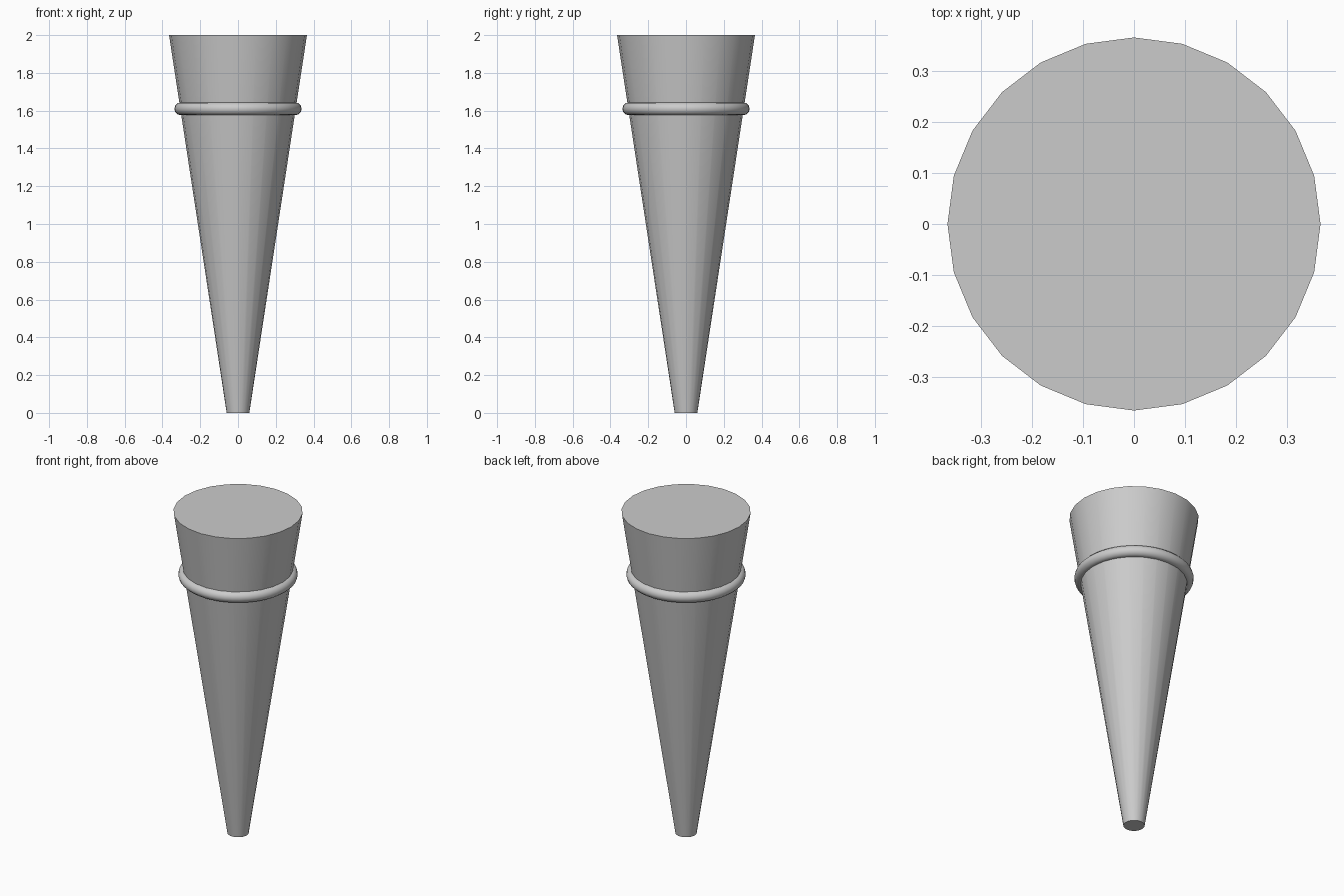
import bpy
import math

if "Cube" in bpy.data.objects:
    bpy.data.objects.remove(bpy.data.objects["Cube"])


def finish(name):
    # Name the part and smooth it while keeping the rim edges sharp
    obj = bpy.context.object
    obj.name = name
    bpy.ops.object.shade_smooth_by_angle(angle=math.radians(35))
    return obj


# Tapered leg, narrow at the foot, capped at both ends
bpy.ops.mesh.primitive_cone_add(vertices=24, radius1=0.06, radius2=0.365,
                                depth=2.0, location=(0, 0, 1.0))
finish("tapered_leg")

# Rounded collar ring around the upper part
bpy.ops.mesh.primitive_torus_add(major_segments=48, minor_segments=12,
                                 major_radius=0.303, minor_radius=0.034,
                                 location=(0, 0, 1.61))
finish("collar_ring")
